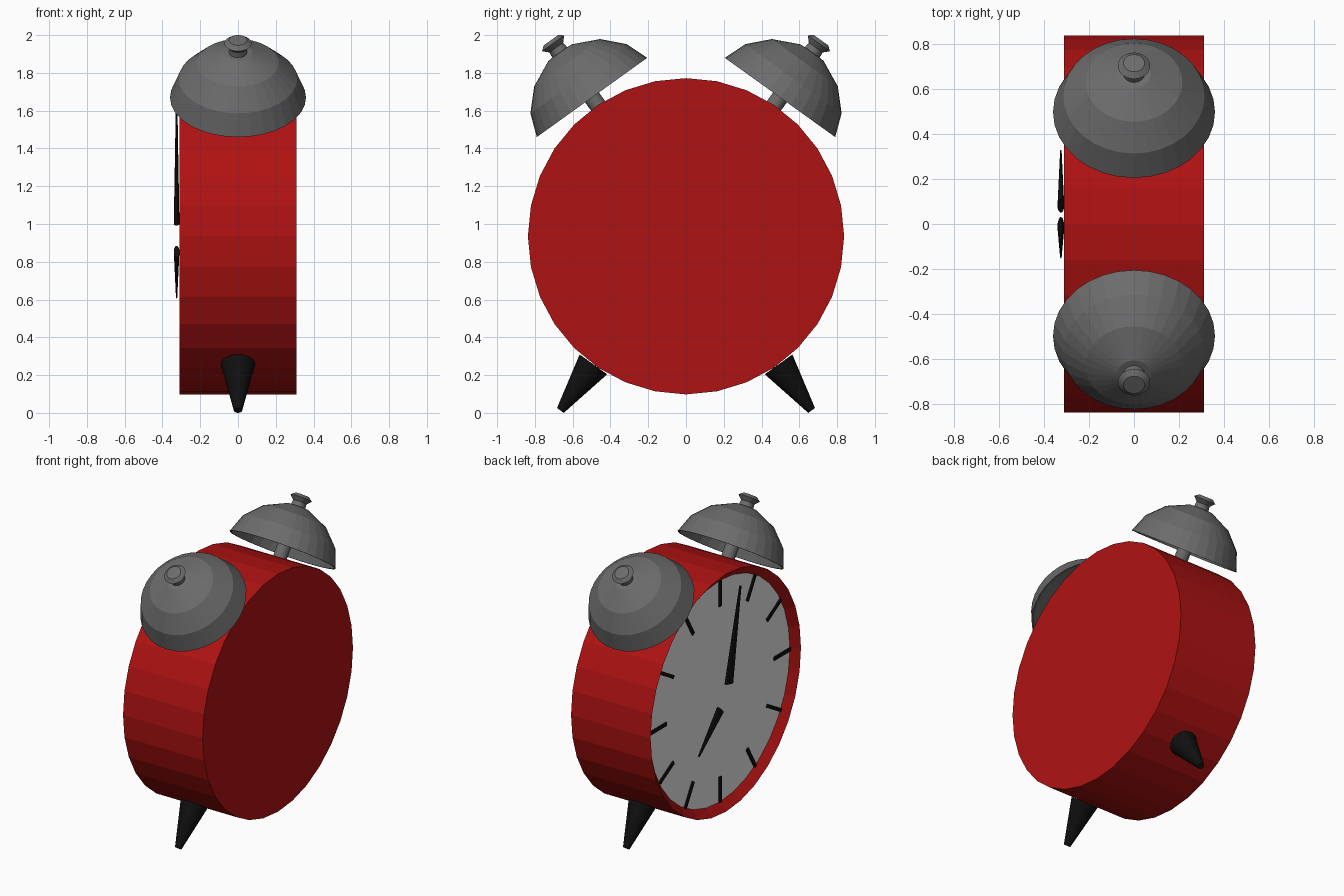
import bpy, bmesh, math
from mathutils import Vector, Matrix

if "Cube" in bpy.data.objects:
    bpy.data.objects.remove(bpy.data.objects["Cube"])


def material(name, col):
    m = bpy.data.materials.new(name)
    m.diffuse_color = (*col, 1)
    m.use_nodes = True
    m.node_tree.nodes["Principled BSDF"].inputs["Base Color"].default_value = m.diffuse_color
    return m


RED = material("red", (0.43, 0.006, 0.006))
WHITE = material("dial_white", (0.80, 0.80, 0.80))
GREY = material("bell_grey", (0.15, 0.15, 0.15))
BLACK = material("black", (0.005, 0.005, 0.005))


def finish(name, bm, mats):
    bmesh.ops.recalc_face_normals(bm, faces=bm.faces)
    me = bpy.data.meshes.new(name)
    bm.to_mesh(me)
    bm.free()
    for m in mats:
        me.materials.append(m)
    ob = bpy.data.objects.new(name, me)
    bpy.context.collection.objects.link(ob)
    return ob


def lathe(name, profile, origin, axis, mats, bands=None, n=32, flat=1.0):
    """Spin (radius, height) points round an axis; flat squashes along x."""
    bm = bmesh.new()
    rot = Vector(axis).to_track_quat('Z', 'Y').to_matrix()
    o = Vector(origin)
    squash = Matrix.Diagonal((flat, 1, 1))
    rings = []
    for r, h in profile:
        count = n if r > 0 else 1
        rings.append([bm.verts.new(o + squash @ (rot @ Vector((
            r * math.cos(2 * math.pi * k / n),
            r * math.sin(2 * math.pi * k / n), h)))) for k in range(count)])
    for i, (a, b) in enumerate(zip(rings, rings[1:])):
        if len(a) == 1 and len(b) == 1:
            continue
        for k in range(n):
            j = (k + 1) % n
            if len(a) == 1:
                f = bm.faces.new((a[0], b[k], b[j]))
            elif len(b) == 1:
                f = bm.faces.new((a[k], a[j], b[0]))
            else:
                f = bm.faces.new((a[k], a[j], b[j], b[k]))
            f.material_index = bands[i] if bands else 0
    bmesh.ops.remove_doubles(bm, verts=bm.verts, dist=1e-5)
    return finish(name, bm, mats)


CZ, R = 0.935, 0.837

# Drum body with a bevelled, sunken dial on the -x side
lathe("clock_body", [(0, 0), (R, 0), (R, 0.62), (0.78, 0.573), (0, 0.573)],
      (0.31, 0, CZ), (-1, 0, 0), [RED, WHITE], bands=[0, 0, 0, 1])

# Twelve hour marks
bm = bmesh.new()
for k in range(12):
    m = (Matrix.Translation((-0.263, 0, CZ)) @ Matrix.Rotation(k * math.pi / 6, 4, 'X')
         @ Matrix.Translation((0, 0, 0.69)) @ Matrix.Diagonal((0.018, 0.025, 0.18, 1)))
    bmesh.ops.create_cube(bm, size=1, matrix=m)
finish("hour_marks", bm, [BLACK])


# Flattened, tapering hands
def hand(name, angle, r0, r1, w0, w1):
    d = Vector((0, math.sin(angle), math.cos(angle)))
    # the squash acts about the hand's own axis, which lies in the dial plane
    lathe(name, [(0, 0), (w0, 0), (w1, r1 - r0), (0, r1 - r0)],
          Vector((-0.325, 0, CZ)) + d * r0, d, [BLACK], flat=0.015 / w0)


hand("minute_hand", math.radians(-11.3), 0.067, 0.72, 0.045, 0.012)
hand("hour_hand", math.radians(135), 0.115, 0.455, 0.043, 0.010)

outer = [(0.36, 0), (0.314, 0.122), (0.215, 0.226), (0.075, 0.292), (0, 0.295)]
inner = [(0, 0.283), (0.072, 0.28), (0.208, 0.215), (0.304, 0.115), (0.35, 0)]

for s, side in ((-1, "left"), (1, "right")):
    axis = (0, s * 0.583, 0.8125)
    base = (0, s * 0.4975, 1.67)
    # Hollow bell, its post and its knob
    lathe(side + "_bell", outer + inner + [(0.36, 0)], base, axis, [GREY])
    lathe(side + "_bell_post", [(0, -0.09), (0.045, -0.09), (0.045, 0.285), (0, 0.285)],
          base, axis, [GREY])
    lathe(side + "_bell_knob", [(0, 0.27), (0.05, 0.27), (0.045, 0.325), (0.072, 0.353),
                                (0.047, 0.373), (0, 0.373)], base, axis, [GREY])
    # Tapered foot
    lathe(side + "_foot", [(0, 0), (0.022, 0), (0.09, 0.30), (0, 0.30)],
          (0, s * 0.665, 0.013), (0, -s * 0.583, 0.8125), [BLACK])
